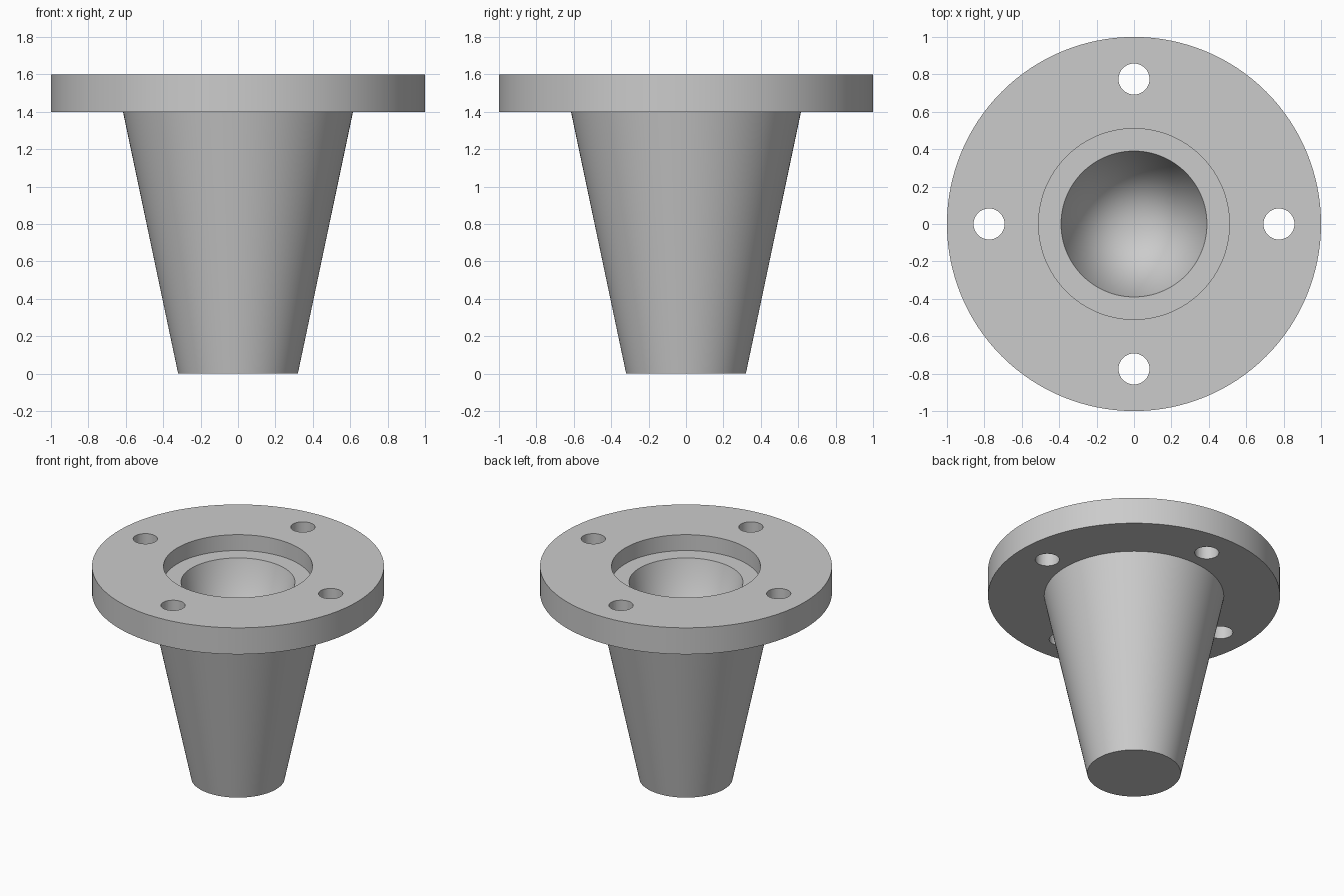
import bpy, bmesh, math
from mathutils import Matrix, Vector

cube = bpy.data.objects.get("Cube")
if cube:
    bpy.data.objects.remove(cube, do_unlink=True)

SEGMENTS = 128
grey = bpy.data.materials.new("plain_grey")
grey.use_nodes = True
colour = (0.6, 0.6, 0.6, 1)
grey.diffuse_color = colour
grey.node_tree.nodes["Principled BSDF"].inputs["Base Color"].default_value = colour


def add_object(name, bm):
    bmesh.ops.recalc_face_normals(bm, faces=bm.faces)
    mesh = bpy.data.meshes.new(name)
    bm.to_mesh(mesh)
    bm.free()
    mesh.materials.append(grey)
    obj = bpy.data.objects.new(name, mesh)
    bpy.context.collection.objects.link(obj)
    return obj


def lathe(name, profile):
    bm = bmesh.new()
    verts = [bm.verts.new((r, 0, z)) for r, z in profile]
    edges = [bm.edges.new(pair) for pair in zip(verts, verts[1:])]
    bmesh.ops.spin(bm, geom=verts + edges, cent=(0, 0, 0), axis=(0, 0, 1),
                   angle=math.tau, steps=SEGMENTS, use_merge=False)
    bmesh.ops.remove_doubles(bm, verts=bm.verts, dist=1e-4)
    return add_object(name, bm)


# Tapered body, flange, stepped recess and conical bore in one profile
body = lathe("flanged_cone", [
    (0, 0), (0.32, 0), (0.615, 1.4), (1, 1.4), (1, 1.6),
    (0.51, 1.6), (0.51, 1.48), (0.39, 1.48), (0, 0.1)])

# Four bolt hole cutters around the flange
bm = bmesh.new()
for i in range(4):
    centre = Matrix.Rotation(i * math.pi / 2, 3, 'Z') @ Vector((0.775, 0, 1.5))
    bmesh.ops.create_cone(bm, cap_ends=True, segments=48, radius1=0.083,
                          radius2=0.083, depth=0.5,
                          matrix=Matrix.Translation(centre))
cutter = add_object("bolt_hole_cutter", bm)
cutter.hide_render = True

# Drill the bolt holes, then remove the cutter
drill = body.modifiers.new("bolt_holes", 'BOOLEAN')
drill.operation = 'DIFFERENCE'
drill.solver = 'EXACT'
drill.object = cutter
bpy.ops.object.select_all(action='DESELECT')
body.select_set(True)
bpy.context.view_layer.objects.active = body
bpy.ops.object.modifier_apply(modifier=drill.name)
bpy.data.objects.remove(cutter, do_unlink=True)

bpy.ops.object.shade_smooth_by_angle(angle=math.radians(30))
